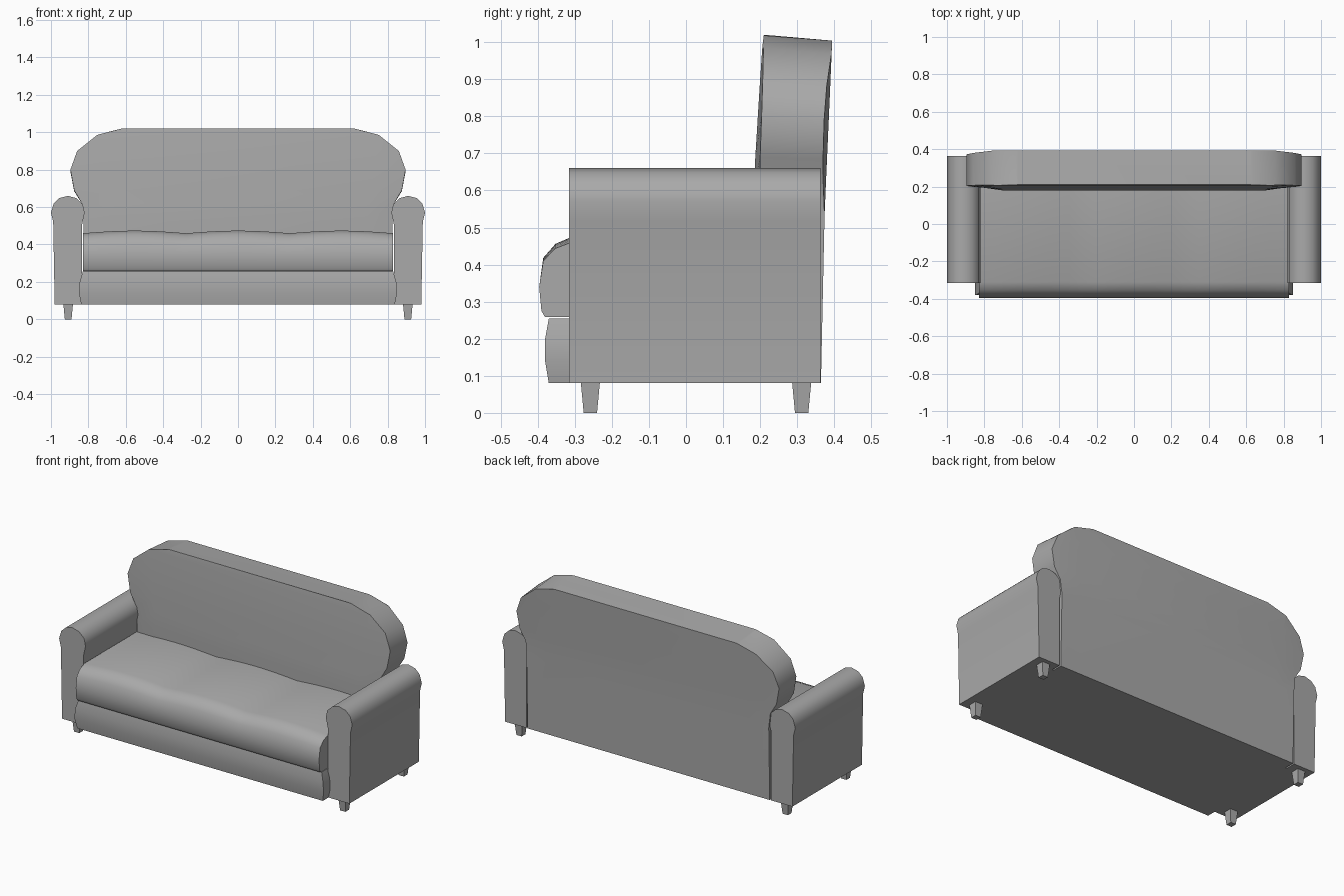
import bpy, bmesh, math

cube = bpy.data.objects.get("Cube")
if cube:
    bpy.data.objects.remove(cube)

GREY = (0.4, 0.4, 0.4, 1)
fabric = bpy.data.materials.new("grey_fabric")
fabric.use_nodes = True
fabric.diffuse_color = GREY
fabric.node_tree.nodes["Principled BSDF"].inputs["Base Color"].default_value = GREY


def loft(name, rings, angle=30):
    """Skin equal-length rings of points and cap both ends."""
    bm = bmesh.new()
    loops = [[bm.verts.new(p) for p in ring] for ring in rings]
    n = len(loops[0])
    for a, b in zip(loops, loops[1:]):
        for i in range(n):
            j = (i + 1) % n
            bm.faces.new((a[i], a[j], b[j], b[i]))
    bm.faces.new(loops[0])
    bm.faces.new(loops[-1])
    bmesh.ops.recalc_face_normals(bm, faces=bm.faces)
    mesh = bpy.data.meshes.new(name)
    bm.to_mesh(mesh)
    bm.free()
    mesh.materials.append(fabric)
    obj = bpy.data.objects.new(name, mesh)
    bpy.context.collection.objects.link(obj)
    bpy.ops.object.select_all(action="DESELECT")
    obj.select_set(True)
    bpy.context.view_layer.objects.active = obj
    bpy.ops.object.shade_smooth_by_angle(angle=math.radians(angle))
    return obj


def rect(x, y, z, hx, hy):
    return [(x + sx * hx, y + sy * hy, z)
            for sx, sy in ((-1, -1), (1, -1), (1, 1), (-1, 1))]


# Rolled arms and tapered feet, mirrored left and right
arm_profile = [(0.835, 0.08), (0.98, 0.08), (0.988, 0.52), (1.0, 0.57),
               (0.985, 0.62), (0.955, 0.648), (0.91, 0.66), (0.865, 0.648),
               (0.83, 0.615), (0.82, 0.57), (0.835, 0.5)]
for side, s in (("left", 1), ("right", -1)):
    loft(side + "_arm", [[(s * x, y, z) for x, z in arm_profile]
                         for y in (-0.315, 0.363)], 40)
    for end, y in (("front", -0.258), ("back", 0.312)):
        loft(f"{side}_{end}_foot", [rect(s * 0.908, y, 0, 0.018, 0.018),
                                    rect(s * 0.908, y, 0.085, 0.026, 0.026)])

# Base with a softly bulging front: height, half width, front depth
base_rows = [(0.08, 0.838, 0.37), (0.14, 0.85, 0.38),
             (0.2, 0.846, 0.38), (0.255, 0.83, 0.37)]
loft("base", [[(-w, -d, z), (w, -d, z), (w, 0.3, z), (-w, 0.3, z)]
              for z, w, d in base_rows])

# Seat cushion: side profile swept across, top rising over three places
seat_profile = [(0.25, 0.258), (-0.38, 0.258), (-0.39, 0.275), (-0.396, 0.34),
                (-0.385, 0.41), (-0.352, 0.444), (-0.31, 0.46), (0.25, 0.46)]
seat_rings = []
for i in range(25):
    x = -0.83 + 1.66 * i / 24
    puff = 0.014 * abs(math.sin(math.pi * i / 8))
    seat_rings.append([(x, y, z + puff * max(0, (z - 0.34) / 0.12))
                       for y, z in seat_profile])
loft("seat_cushion", seat_rings, 40)

# Backrest rows: outer x, outer z, panel x, panel z, panel front y, outer front y
back_rows = [(0.826, 0.08, 0.69, 0.08, 0.2, 0.2),
             (0.826, 0.53, 0.69, 0.525, 0.178, 0.197),
             (0.835, 0.62, 0.70, 0.61, 0.183, 0.199),
             (0.876, 0.69, 0.712, 0.69, 0.187, 0.2),
             (0.896, 0.8, 0.728, 0.82, 0.195, 0.204),
             (0.86, 0.9, 0.738, 0.9, 0.2, 0.207),
             (0.755, 0.984, 0.745, 0.988, 0.206, 0.209),
             (0.63, 1.018, 0.62, 1.02, 0.21, 0.21)]
back_rings = []
for ox, oz, px, pz, py, oy in back_rows:
    front = [(-ox, oy, oz), (-px, py, pz), (px, py, pz), (ox, oy, oz)]
    rear = []
    for x, z in ((ox, oz), (px, pz), (-px, pz), (-ox, oz)):
        panel_y = 0.364 + 0.03 * max(0, z - 0.3) ** 1.0 * 1.4
        fall = 0.012 * max(0, abs(x) - 0.75) / 0.14
        drop = 0.016 * min(1, max(0, z - 0.6) / 0.3)
        rear.append((x, panel_y - (fall if z > 0.6 else 0), z - drop))
    back_rings.append(front + rear)
loft("backrest", back_rings, 32)
